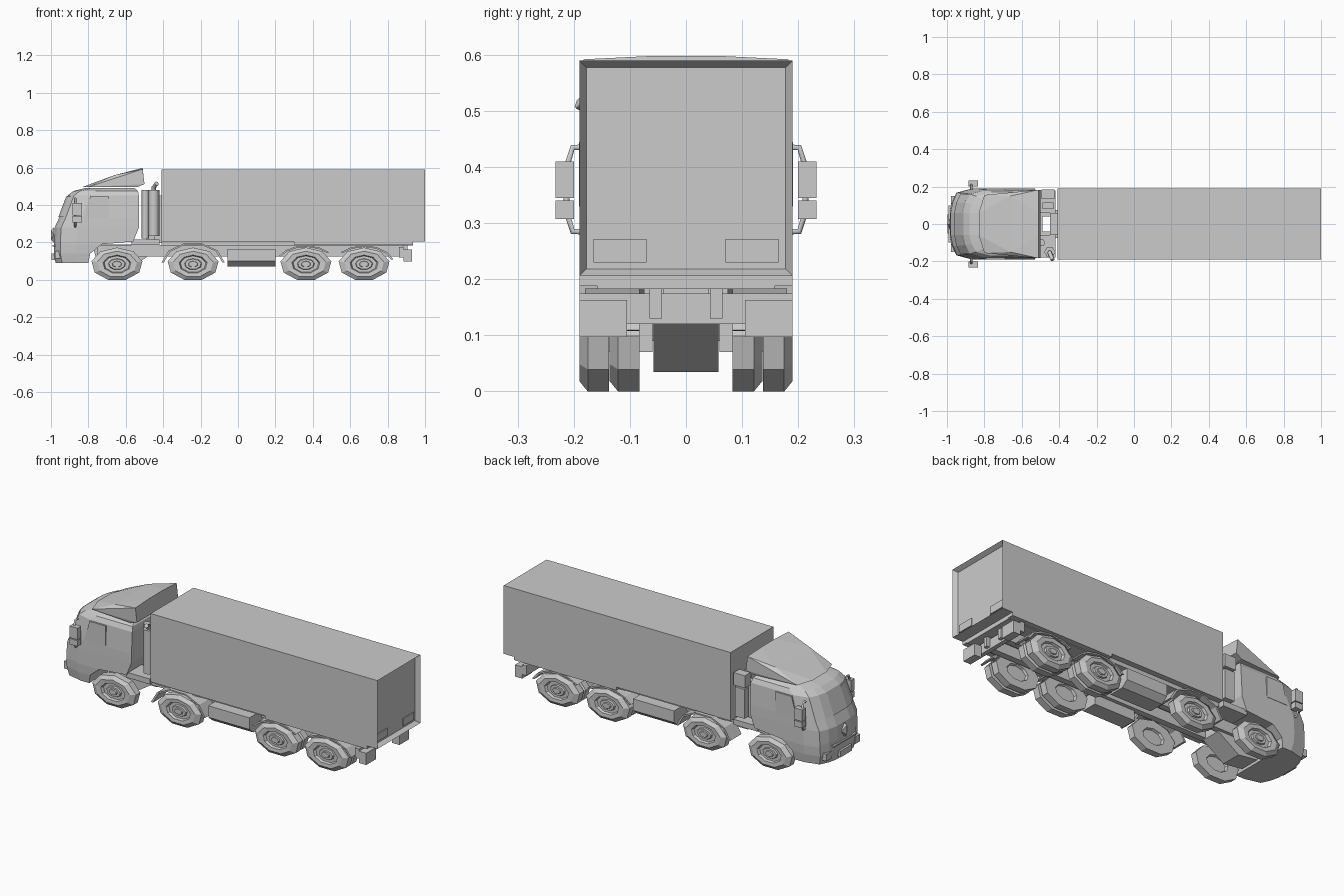
import bpy, bmesh, math
from mathutils import Vector

if "Cube" in bpy.data.objects:
    bpy.data.objects.remove(bpy.data.objects["Cube"])

grey = bpy.data.materials.new("plain grey")
grey.use_nodes = True
grey.diffuse_color = (0.6, 0.6, 0.6, 1)
grey.node_tree.nodes["Principled BSDF"].inputs["Base Color"].default_value = (0.6, 0.6, 0.6, 1)


def finish(name, bm):
    bmesh.ops.recalc_face_normals(bm, faces=bm.faces)
    mesh = bpy.data.meshes.new(name)
    bm.to_mesh(mesh)
    bm.free()
    mesh.materials.append(grey)
    ob = bpy.data.objects.new(name, mesh)
    bpy.context.collection.objects.link(ob)
    return ob


def loft(name, rings, cap=True):
    """Skin closed rings of equal length."""
    bm = bmesh.new()
    rows = [[bm.verts.new(p) for p in ring] for ring in rings]
    n = len(rows[0])
    for a, b in zip(rows, rows[1:]):
        for i in range(n):
            j = (i + 1) % n
            bm.faces.new((a[i], a[j], b[j], b[i]))
    if cap:
        bm.faces.new(rows[0])
        bm.faces.new(rows[-1])
    return finish(name, bm)


def prism(name, pts, y0, y1):
    """Extrude a side profile (x, z) across y."""
    return loft(name, [[(x, y, z) for x, z in pts] for y in (y0, y1)])


def box(name, x0, x1, y0, y1, z0, z1):
    return prism(name, [(x0, z0), (x1, z0), (x1, z1), (x0, z1)], y0, y1)


def hull(name, pts):
    bm = bmesh.new()
    for p in pts:
        bm.verts.new(p)
    bmesh.ops.convex_hull(bm, input=bm.verts)
    return finish(name, bm)


def both(fn, name, *args):
    """Build on +y and -y; the last two y arguments are given for +y."""
    head, (y0, y1), tail = args
    fn("left_" + name, *head, y0, y1, *tail)
    fn("right_" + name, *head, -y1, -y0, *tail)


def tube(name, pts, r):
    curve = bpy.data.curves.new(name, "CURVE")
    curve.dimensions = "3D"
    curve.bevel_depth = r
    curve.bevel_resolution = 1
    curve.use_fill_caps = True
    s = curve.splines.new("POLY")
    s.points.add(len(pts) - 1)
    for p, co in zip(s.points, pts):
        p.co = (*co, 1)
    curve.materials.append(grey)
    bpy.context.collection.objects.link(bpy.data.objects.new(name, curve))


# Cargo box with recessed rear doors
bm = bmesh.new()
bmesh.ops.create_cube(bm, size=1)
for v in bm.verts:
    v.co = (0.295 + v.co.x * 1.41, v.co.y * 0.38, 0.398 + v.co.z * 0.384)
bm.faces.ensure_lookup_table()
rear = max(bm.faces, key=lambda f: f.calc_center_median().x)
bmesh.ops.inset_region(bm, faces=[rear], thickness=0.018)
for v in rear.verts:
    v.co.x -= 0.025
inner = bmesh.ops.extrude_discrete_faces(bm, faces=[rear])["faces"][0]
finish("cargo_box", bm)
both(box, "door_plate", (0.97, 0.98), (0.07, 0.165), (0.23, 0.272))

# Cab: plan outlines stacked by height (z, front x, rear x, half width)
levels = [(0.09, -0.975, -0.80, 0.178), (0.14, -0.985, -0.79, 0.186),
          (0.19, -0.985, -0.73, 0.19), (0.205, -0.985, -0.56, 0.19),
          (0.28, -0.98, -0.53, 0.19), (0.33, -0.957, -0.53, 0.189),
          (0.45, -0.912, -0.53, 0.182), (0.475, -0.88, -0.535, 0.17),
          (0.49, -0.82, -0.55, 0.14)]
rings = []
for z, f, r, w in levels:
    half = [(f, 0.06), (f + 0.012, w * 0.62), (f + 0.035, w * 0.88), (f + 0.12, w), (r, w)]
    rings.append([(x, y, z) for x, y in half] + [(x, -y, z) for x, y in reversed(half)])
loft("cab", rings)


# Windscreen, side windows and front details
def screen_row(f, z, w):
    return [(f, 0.06, z), (f + 0.012, w * 0.62, z), (f + 0.035, w * 0.86, z)]


low, high = screen_row(-0.961, 0.335, 0.189), screen_row(-0.919, 0.445, 0.182)
bm = bmesh.new()
rows = [[bm.verts.new(p) for p in [(x, -y, z) for x, y, z in reversed(r)] + r] for r in (low, high)]
for i in range(5):
    bm.faces.new((rows[0][i], rows[0][i + 1], rows[1][i + 1], rows[1][i]))
finish("windscreen", bm)
window = [(-0.82, 0.33), (-0.69, 0.33), (-0.69, 0.445), (-0.79, 0.445)]
both(prism, "side_window", (window,), (0.183, 0.191), ())
hull("front_emblem", [(-0.985, 0, 0.28), (-0.985, 0, 0.20), (-0.985, 0.03, 0.24),
                      (-0.985, -0.03, 0.24), (-1, 0, 0.265), (-1, 0, 0.215)])
box("grille_bar", -0.993, -0.97, -0.1, 0.1, 0.178, 0.186)
box("front_plate", -0.997, -0.97, -0.05, 0.05, 0.105, 0.14)
both(box, "headlamp", (-0.978, -0.95), (0.105, 0.15), (0.115, 0.155))

# Roof spoiler
pts = []
for s in (1, -1):
    pts += [(-0.83, 0.06 * s, 0.497), (-0.80, 0.155 * s, 0.497), (-0.66, 0.15 * s, 0.56),
            (-0.51, 0.183 * s, 0.592), (-0.50, 0.183 * s, 0.512), (-0.54, 0.175 * s, 0.495),
            (-0.51, 0.06 * s, 0.598)]
hull("roof_spoiler", pts)

# Mirrors with bracket
for side, s in (("left", 1), ("right", -1)):
    tube(side + "_mirror_arm", [(-0.87, y * s, z) for y, z in
         ((0.183, 0.435), (0.202, 0.435), (0.213, 0.40), (0.213, 0.32), (0.202, 0.285), (0.183, 0.285))], 0.006)
both(box, "main_mirror", (-0.885, -0.835), (0.20, 0.233), (0.345, 0.41))
both(box, "wide_mirror", (-0.885, -0.835), (0.20, 0.233), (0.307, 0.34))

# Exhaust, air intake and fittings behind the cab
tube("exhaust_silencer", [(-0.45, -0.15, 0.235), (-0.45, -0.15, 0.48)], 0.03)
tube("exhaust_pipe", [(-0.45, -0.15, 0.47), (-0.45, -0.155, 0.495), (-0.435, -0.192, 0.515)], 0.012)
tube("air_duct", [(-0.495, -0.10, 0.22), (-0.495, -0.10, 0.48)], 0.02)
box("air_filter", -0.49, -0.43, 0.14, 0.18, 0.235, 0.40)
box("air_intake", -0.495, -0.425, 0.135, 0.185, 0.41, 0.48)
box("fluid_box", -0.49, -0.43, 0.08, 0.115, 0.21, 0.42)
box("box_bulkhead", -0.45, -0.41, -0.06, 0.06, 0.20, 0.45)
both(box, "rear_step", (-0.57, -0.42), (0.06, 0.18), (0.185, 0.215))

# Chassis
both(box, "chassis_rail", (-0.75, 0.88), (0.04, 0.075), (0.125, 0.185))
box("subframe", -0.41, 0.935, -0.158, 0.158, 0.183, 0.207)
both(box, "floor_edge", (0.30, 0.935), (0.14, 0.19), (0.188, 0.207))
prism("engine_sump", [(-0.74, 0.05), (-0.62, 0.035), (-0.49, 0.12), (-0.49, 0.19), (-0.78, 0.19)], -0.058, 0.058)
for side, s in (("left", 1), ("right", -1)):
    section = [(0.06, 0.07), (0.15, 0.07), (0.185, 0.10), (0.185, 0.165), (0.06, 0.165)]
    loft(side + "_tank", [[(x, y * s, z) for y, z in section] for x in (-0.055, 0.2)])

# Rear bumper
box("rear_crossbar", 0.86, 0.885, -0.19, 0.19, 0.12, 0.175)
both(box, "rear_lamp_box", (0.885, 0.93), (0.105, 0.19), (0.097, 0.163))
both(box, "rear_hanger", (0.885, 0.905), (0.043, 0.065), (0.13, 0.185))

# Wheels: nine-sided, stretched along x; (radius share, y) rings
SIDES, RX, RZ, HUB = 9, 0.138, 0.089, 0.0836


def tyre(name, x, s, offset):
    outline = [(0.45, 0.150), (0.5, 0.137), (1, 0.137), (1, 0.175), (0.78, 0.19), (0.55, 0.188),
               (0.50, 0.174), (0.34, 0.174), (0.31, 0.183), (0.19, 0.183), (0.17, 0.19)]
    rings = []
    for r, y in outline:
        ring = []
        for i in range(SIDES):
            a = math.tau * i / SIDES
            ring.append((x + RX * r * math.sin(a), (y - offset) * s, HUB + RZ * r * math.cos(a)))
        rings.append(ring)
    loft(name, rings)


def arch(name, x, a0, a1, rx, rz, y0, y1):
    """Bent mudguard strip around a wheel."""
    angles = [math.radians(a0 + (a1 - a0) * i / 5) for i in range(6)]
    def arc(k):
        return [(x + (rx + k * 1.5) * math.sin(a), HUB + (rz + k) * math.cos(a)) for a in angles]
    prism(name, arc(0) + arc(0.008)[::-1], y0, y1)


for n, x in enumerate((-0.647, -0.24, 0.363, 0.674), 1):
    for side, s in (("left", 1), ("right", -1)):
        tyre(f"{side}_wheel_{n}", x, s, 0)
        if n > 2:
            tyre(f"{side}_inner_wheel_{n}", x, s, 0.054)
both(arch, "second_mudguard", (-0.24, -85, 85, 0.157, 0.108), (0.09, 0.19), ())
both(arch, "third_mudguard", (0.363, -65, 50, 0.15, 0.092), (0.083, 0.18), ())
both(arch, "fourth_mudguard", (0.674, -50, 75, 0.15, 0.092), (0.083, 0.18), ())
